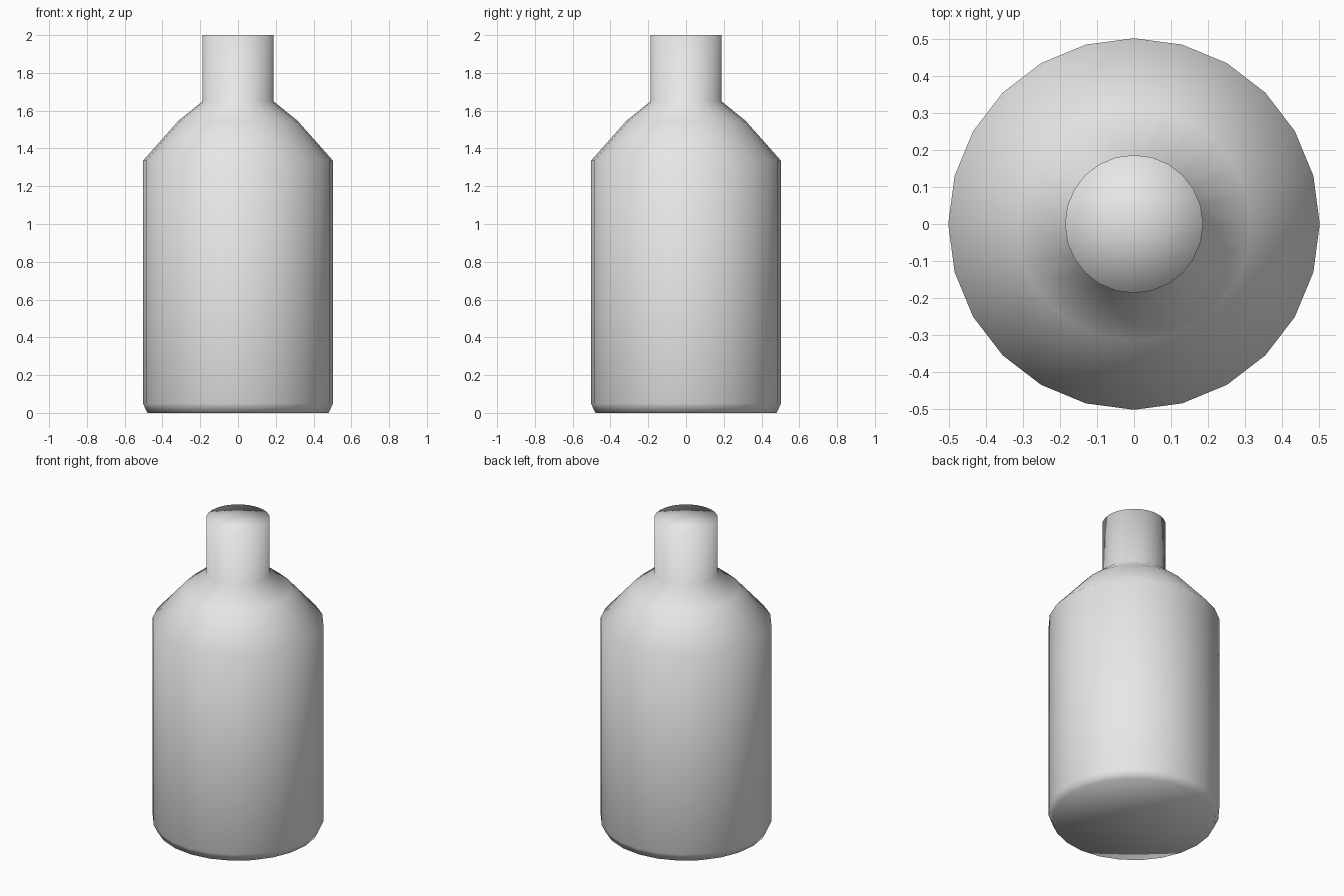
import bpy, bmesh, math

if "Cube" in bpy.data.objects:
    bpy.data.objects.remove(bpy.data.objects["Cube"])

SIDES = 24
# bottle outline from foot to mouth: (radius, height)
PROFILE = [(0.48, 0.0), (0.503, 0.05), (0.503, 1.335),
           (0.317, 1.545), (0.187, 1.65), (0.187, 2.0)]

bm = bmesh.new()

# turned rings
rings = []
for r, z in PROFILE:
    rings.append([bm.verts.new((r * math.cos(2 * math.pi * i / SIDES),
                                r * math.sin(2 * math.pi * i / SIDES), z))
                  for i in range(SIDES)])

# walls
for low, high in zip(rings, rings[1:]):
    for i in range(SIDES):
        j = (i + 1) % SIDES
        bm.faces.new((low[i], low[j], high[j], high[i]))

# closed foot and mouth, each a fan around a centre point
foot = bm.verts.new((0, 0, PROFILE[0][1]))
mouth = bm.verts.new((0, 0, PROFILE[-1][1]))
for i in range(SIDES):
    j = (i + 1) % SIDES
    bm.faces.new((foot, rings[0][j], rings[0][i]))
    bm.faces.new((mouth, rings[-1][i], rings[-1][j]))

# the whole surface is smooth shaded
for f in bm.faces:
    f.smooth = True

mesh = bpy.data.meshes.new("bottle")
bm.to_mesh(mesh)
bm.free()

grey = bpy.data.materials.new("light grey")
grey.diffuse_color = (0.8, 0.8, 0.8, 1)
grey.use_nodes = True
grey.node_tree.nodes["Principled BSDF"].inputs["Base Color"].default_value = grey.diffuse_color
mesh.materials.append(grey)

bottle = bpy.data.objects.new("bottle", mesh)
bpy.context.collection.objects.link(bottle)
